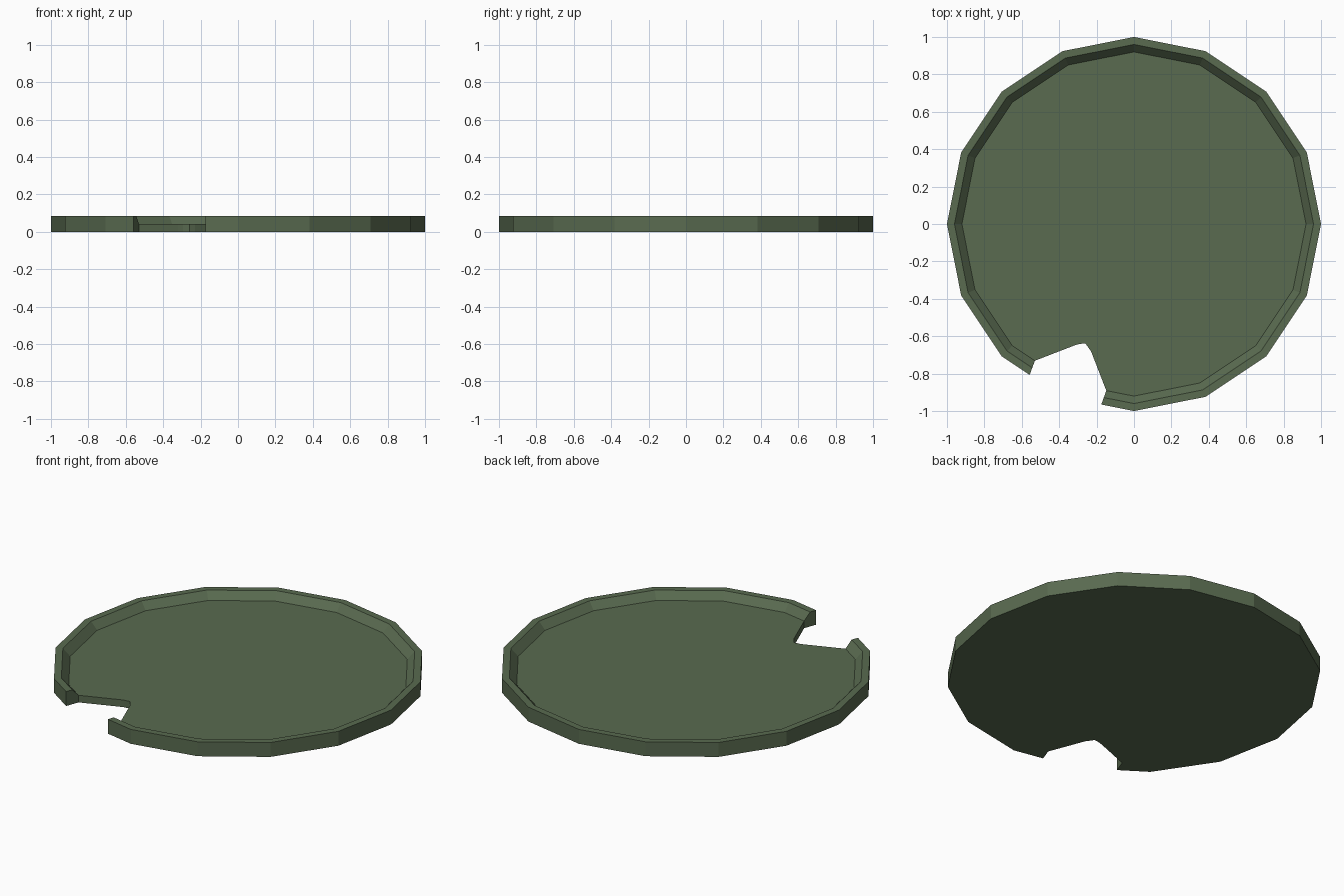
import bpy, bmesh, math

if "Cube" in bpy.data.objects:
    bpy.data.objects.remove(bpy.data.objects["Cube"])

H, FLOOR = 0.085, 0.042
SIDES = 16

# Notch: rim cut ends (outer, inner) and the inner bite outline, left to right
RIGHT = [(-0.175, -0.965), (-0.148, -0.891)]
LEFT = [(-0.558, -0.807), (-0.53, -0.731)]
BITE = [(-0.32, -0.65), (-0.295, -0.642), (-0.26, -0.638), (-0.23, -0.68)]


def mix(pair, t):
    (ax, ay), (bx, by) = pair
    return (ax + (bx - ax) * t, ay + (by - ay) * t)


def ring(bm, radius, z):
    """Open 16-gon ring running counter-clockwise from one notch end to the other."""
    t = (1 - radius) / 0.08
    pts = [mix(RIGHT, t)]
    for k in range(12, 27):
        a = 2 * math.pi * k / SIDES
        pts.append((radius * math.cos(a), radius * math.sin(a)))
    pts.append(mix(LEFT, t))
    return [bm.verts.new((x, y, z)) for x, y in pts]


bm = bmesh.new()

# Rim profile: outer wall, flat lip, slope down to the floor
rings = [ring(bm, r, z) for r, z in ((1, 0), (1, H), (0.96, H), (0.92, FLOOR))]
for lo, hi in zip(rings, rings[1:]):
    for i in range(len(lo) - 1):
        bm.faces.new((lo[i], lo[i + 1], hi[i + 1], hi[i]))

# Notch wall, floor and underside
outer, inner = rings[0], rings[3]
top = [inner[-1]] + [bm.verts.new((x, y, FLOOR)) for x, y in BITE] + [inner[0]]
low = [bm.verts.new((v.co.x, v.co.y, 0)) for v in top]
for i in range(len(top) - 1):
    bm.faces.new((top[i], low[i], low[i + 1], top[i + 1]))
bm.faces.new(inner + top[1:-1])
bm.faces.new(list(reversed(outer + low)))

# Cut ends of the rim
bm.faces.new([r[0] for r in rings] + [low[-1]])
bm.faces.new([low[0]] + [r[-1] for r in reversed(rings)])

bmesh.ops.recalc_face_normals(bm, faces=bm.faces)
bmesh.ops.triangulate(bm, faces=[f for f in bm.faces if len(f.verts) > 4])

mesh = bpy.data.meshes.new("lily_pad")
bm.to_mesh(mesh)
bm.free()
pad = bpy.data.objects.new("lily_pad", mesh)
bpy.context.collection.objects.link(pad)

# Dark leaf green
mat = bpy.data.materials.new("leaf_green")
mat.diffuse_color = (0.10, 0.145, 0.08, 1)
mat.use_nodes = True
mat.node_tree.nodes["Principled BSDF"].inputs["Base Color"].default_value = mat.diffuse_color
mesh.materials.append(mat)
